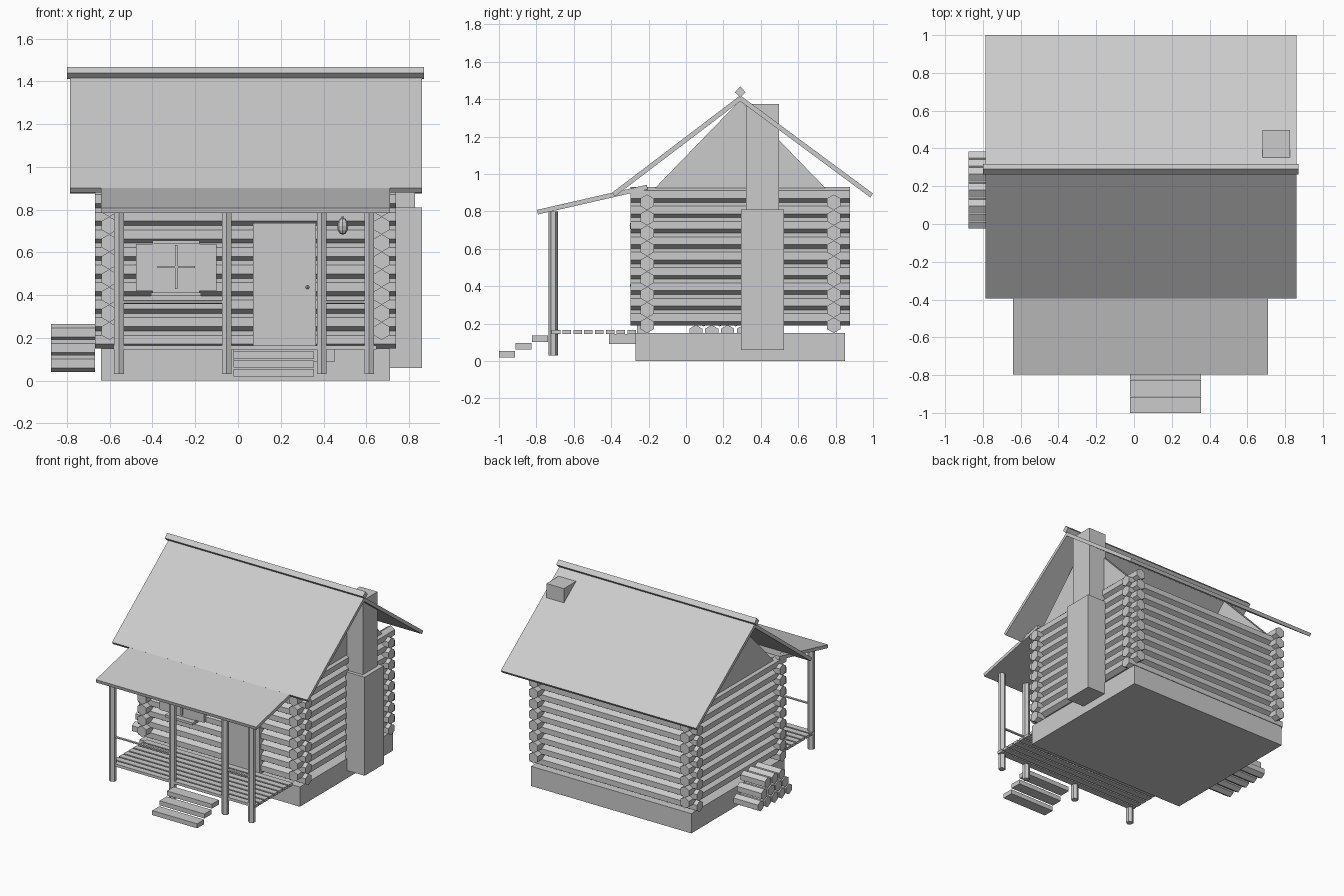
import bpy
from math import radians, atan2, hypot

if "Cube" in bpy.data.objects:
    bpy.data.objects.remove(bpy.data.objects["Cube"])


def box(name, x0, x1, y0, y1, z0, z1):
    bpy.ops.mesh.primitive_cube_add(size=1, location=((x0 + x1) / 2, (y0 + y1) / 2, (z0 + z1) / 2))
    o = bpy.context.object
    o.name = name
    o.scale = (x1 - x0, y1 - y0, z1 - z0)
    return o


def rod(name, axis, a, b, p, q, r, sides=6):
    """Prism from a to b along an axis; p, q are the other two coordinates."""
    m = (a + b) / 2
    loc = {'x': (m, p, q), 'y': (p, m, q), 'z': (p, q, m)}[axis]
    rot = {'x': (radians(90), 0, radians(90)), 'y': (radians(90), 0, 0), 'z': (0, 0, 0)}[axis]
    bpy.ops.mesh.primitive_cylinder_add(vertices=sides, radius=r, depth=b - a, location=loc, rotation=rot)
    bpy.context.object.name = name


def extrude_x(name, profile, x0, x1):
    """Solid with a (y, z) outline extruded along x."""
    n = len(profile)
    verts = [(x, y, z) for x in (x0, x1) for y, z in profile]
    faces = [tuple(range(n))[::-1], tuple(range(n, 2 * n))]
    faces += [(i, (i + 1) % n, (i + 1) % n + n, i + n) for i in range(n)]
    me = bpy.data.meshes.new(name)
    me.from_pydata(verts, [], faces)
    o = bpy.data.objects.new(name, me)
    bpy.context.collection.objects.link(o)


def slab(name, x0, x1, a, b, t):
    """Sloping board whose top runs from a to b in (y, z)."""
    dy, dz = b[0] - a[0], b[1] - a[1]
    L = hypot(dy, dz)
    ny, nz = -dz / L * t, dy / L * t
    if nz < 0:
        ny, nz = -ny, -nz
    extrude_x(name, [a, b, (b[0] - ny, b[1] - nz), (a[0] - ny, a[1] - nz)], x0, x1)


# Foundation
box("foundation", -0.64, 0.71, -0.27, 0.85, 0, 0.15)

# Interlocking log walls
R, PITCH = 0.0415, 0.0822
for i in range(9):
    z = 0.191 + i * PITCH
    for y in (-0.208, 0.79):
        rod("wall_log_long", 'x', -0.67, 0.74, y, z, R)
    for x in (-0.602, 0.672):
        rod("wall_log_side", 'y', -0.297, 0.877, x, z + PITCH / 2, R)

# Gables
for x in (-0.602, 0.672):
    extrude_x("gable", [(-0.165, 0.925), (0.745, 0.925), (0.29, 1.395)], x - 0.02, x + 0.02)

# Main roof and ridge beam
slab("roof_front", -0.785, 0.86, (-0.395, 0.9), (0.29, 1.42), 0.025)
slab("roof_back", -0.785, 0.86, (1.0, 0.895), (0.29, 1.42), 0.025)
extrude_x("ridge_beam", [(0.262, 1.438), (0.29, 1.41), (0.318, 1.438), (0.29, 1.467)], -0.80, 0.87)

# Chimney
box("chimney_base", 0.70, 0.86, 0.295, 0.525, 0.06, 0.81)
box("chimney_stack", 0.68, 0.827, 0.32, 0.497, 0.80, 1.375)

# Porch roof, posts and rails
slab("porch_roof", -0.64, 0.71, (-0.797, 0.808), (-0.21, 0.942), 0.025)
for x in (-0.557, -0.053, 0.391, 0.614):
    rod("porch_post", 'z', 0.03, 0.80, x, -0.71, 0.026)
for a, b in ((-0.557, -0.053), (0.391, 0.614)):
    rod("porch_rail", 'x', a, b, -0.71, 0.367, 0.009)

# Deck planks
for i in range(8):
    y = -0.718 + i * 0.0578
    box("deck_plank", -0.582, 0.647, y, y + 0.046, 0.145, 0.165)

# Front steps and block under the deck
for i in range(3):
    y, z = -1.0 + i * 0.088, 0.02 + i * 0.041
    box("front_step", -0.022, 0.356, y, y + 0.085, z, z + 0.034)
box("deck_support", -0.02, 0.453, -0.412, -0.265, 0.09, 0.145)

# Door with knob
box("door", 0.07, 0.365, -0.262, -0.20, 0.15, 0.737)
bpy.ops.mesh.primitive_uv_sphere_add(segments=8, ring_count=6, radius=0.009, location=(0.325, -0.268, 0.437))
bpy.context.object.name = "door_knob"

# Window, shutters, cross bars and trim
box("window_panel", -0.40, -0.18, -0.258, -0.20, 0.41, 0.65)
for x in (-0.477, -0.182):
    box("window_shutter", x, x + 0.082, -0.265, -0.23, 0.42, 0.638)
box("window_bar_vertical", -0.295, -0.283, -0.268, -0.25, 0.428, 0.635)
box("window_bar_horizontal", -0.377, -0.20, -0.268, -0.25, 0.526, 0.537)
box("window_sill", -0.406, -0.172, -0.30, -0.23, 0.395, 0.413)
box("window_lintel", -0.40, -0.18, -0.27, -0.23, 0.64, 0.655)

# Porch lantern
bpy.ops.mesh.primitive_uv_sphere_add(segments=8, ring_count=6, radius=1, location=(0.49, -0.275, 0.722))
lantern = bpy.context.object
lantern.name = "lantern"
lantern.scale = (0.026, 0.026, 0.04)
rod("lantern_hook", 'z', 0.755, 0.768, 0.49, -0.275, 0.008)

# Stacked firewood
for row, count in enumerate((5, 4, 3)):
    for i in range(count):
        y = 0.18 + (i - (count - 1) / 2) * 0.085
        rod("firewood_log", 'x', -0.875, -0.67, y, 0.08 + row * 0.0725, 0.0405)
